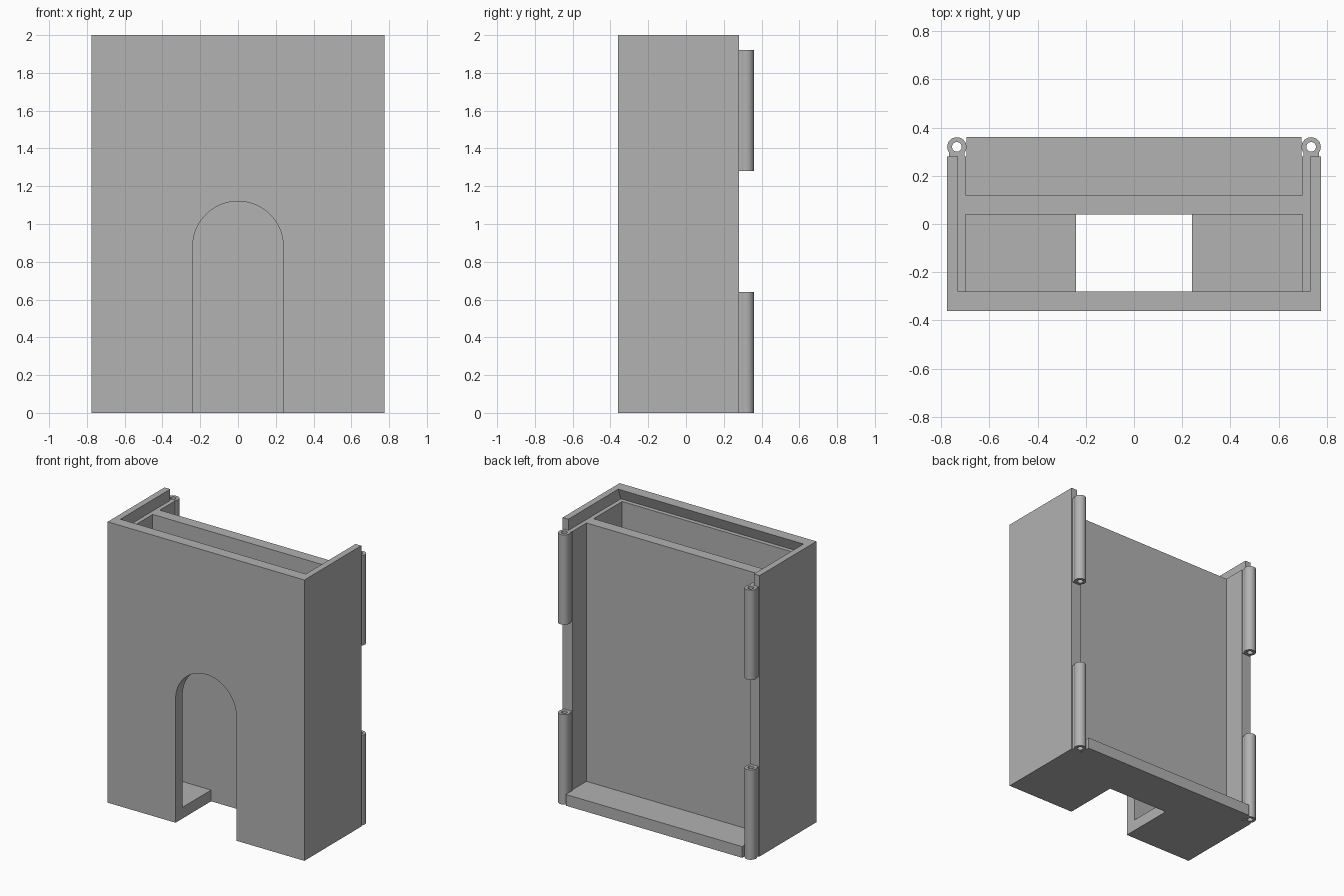
import bpy
import bmesh
import math
from mathutils import Matrix

cube = bpy.data.objects.get("Cube")
if cube:
    bpy.data.objects.remove(cube, do_unlink=True)

GREY = (0.445, 0.445, 0.445, 1.0)
grey = bpy.data.materials.new("plain_grey")
grey.use_nodes = True
grey.diffuse_color = GREY
grey.node_tree.nodes["Principled BSDF"].inputs["Base Color"].default_value = GREY

# Overall sizes
HALF_W, HALF_D, HEIGHT, WALL = 0.775, 0.36, 2.0, 0.08
INNER = 0.7            # inner half width
BACK = 0.28            # back edge of the side walls
LID_Z = HEIGHT - WALL  # floor of the lid groove
UNDERCUT = 0.03


def finish(name, bm):
    bmesh.ops.recalc_face_normals(bm, faces=bm.faces)
    mesh = bpy.data.meshes.new(name)
    bm.to_mesh(mesh)
    bm.free()
    mesh.materials.append(grey)
    obj = bpy.data.objects.new(name, mesh)
    bpy.context.collection.objects.link(obj)
    return obj


def box(name, x, y, z):
    """Box from (low, high) pairs."""
    bm = bmesh.new()
    bmesh.ops.create_cube(bm, size=1)
    for v in bm.verts:
        v.co = [pair[c > 0] for pair, c in zip((x, y, z), v.co)]
    return finish(name, bm)


def cylinder(name, x, y, z, radius):
    bm = bmesh.new()
    bmesh.ops.create_cone(bm, cap_ends=True, segments=32, radius1=radius,
                          radius2=radius, depth=z[1] - z[0],
                          matrix=Matrix.Translation((x, y, sum(z) / 2)))
    return finish(name, bm)


def combine(obj, other, operation):
    """Apply a boolean and discard the helper."""
    mod = obj.modifiers.new(operation, "BOOLEAN")
    mod.operation, mod.solver, mod.object = operation, "EXACT", other
    bpy.context.view_layer.objects.active = obj
    bpy.ops.object.modifier_apply(modifier=mod.name)
    bpy.data.objects.remove(other, do_unlink=True)


def smooth(obj):
    bpy.ops.object.select_all(action="DESELECT")
    obj.select_set(True)
    bpy.context.view_layer.objects.active = obj
    bpy.ops.object.shade_smooth_by_angle(angle=math.radians(30))


# Case with a front chamber and an open back compartment
case = box("case", (-HALF_W, HALF_W), (-HALF_D, BACK), (0, HEIGHT))
for low, high in ((-BACK, 0.04), (0.12, 0.5)):
    chamber = box("chamber", (-INNER, INNER), (low, high), (WALL, LID_Z + 0.03))
    combine(case, chamber, "DIFFERENCE")

# Dovetail lid groove, narrower at the top on three sides
groove = box("lid_groove", (-INNER, INNER), (-BACK, 0.5), (LID_Z, HEIGHT + WALL))
for v in groove.data.vertices:
    shift = UNDERCUT if v.co.z < HEIGHT else -UNDERCUT
    v.co.x += math.copysign(shift, v.co.x)
    if v.co.y < 0:
        v.co.y -= shift
combine(case, groove, "DIFFERENCE")

# Arched doorway through the front wall and the chamber floor
DOOR_R, SPRING = 0.24, 0.88
outline = [(-DOOR_R, -0.1), (DOOR_R, -0.1)]
for i in range(33):
    a = math.pi * i / 32
    outline.append((DOOR_R * math.cos(a), SPRING + DOOR_R * math.sin(a)))
bm = bmesh.new()
face = bm.faces.new([bm.verts.new((x, -0.5, z)) for x, z in outline])
swept = bmesh.ops.extrude_face_region(bm, geom=[face])["geom"]
bmesh.ops.translate(bm, vec=(0, 0.54, 0),
                    verts=[g for g in swept if isinstance(g, bmesh.types.BMVert)])
combine(case, finish("doorway", bm), "DIFFERENCE")

# Floor lip reaching back between the hinges
lip = box("floor_lip", (-0.695, 0.695), (0.2, HALF_D), (0, WALL))
combine(case, lip, "UNION")
smooth(case)

# Hinge knuckles on the back edges
HINGE_X, HINGE_Y = 0.735, 0.32
for side, label in ((1, "left"), (-1, "right")):
    for level, span in (("lower", (0, 0.64)), ("upper", (1.28, LID_Z))):
        x = side * HINGE_X
        knuckle = cylinder(f"{level}_{label}_hinge", x, HINGE_Y, span, 0.04)
        neck = box("neck", (x - 0.032, x + 0.032), (BACK, 0.298), span)
        combine(knuckle, neck, "UNION")
        bore = cylinder("bore", x, HINGE_Y, (span[0] - 0.1, span[1] + 0.1), 0.02)
        combine(knuckle, bore, "DIFFERENCE")
        smooth(knuckle)
